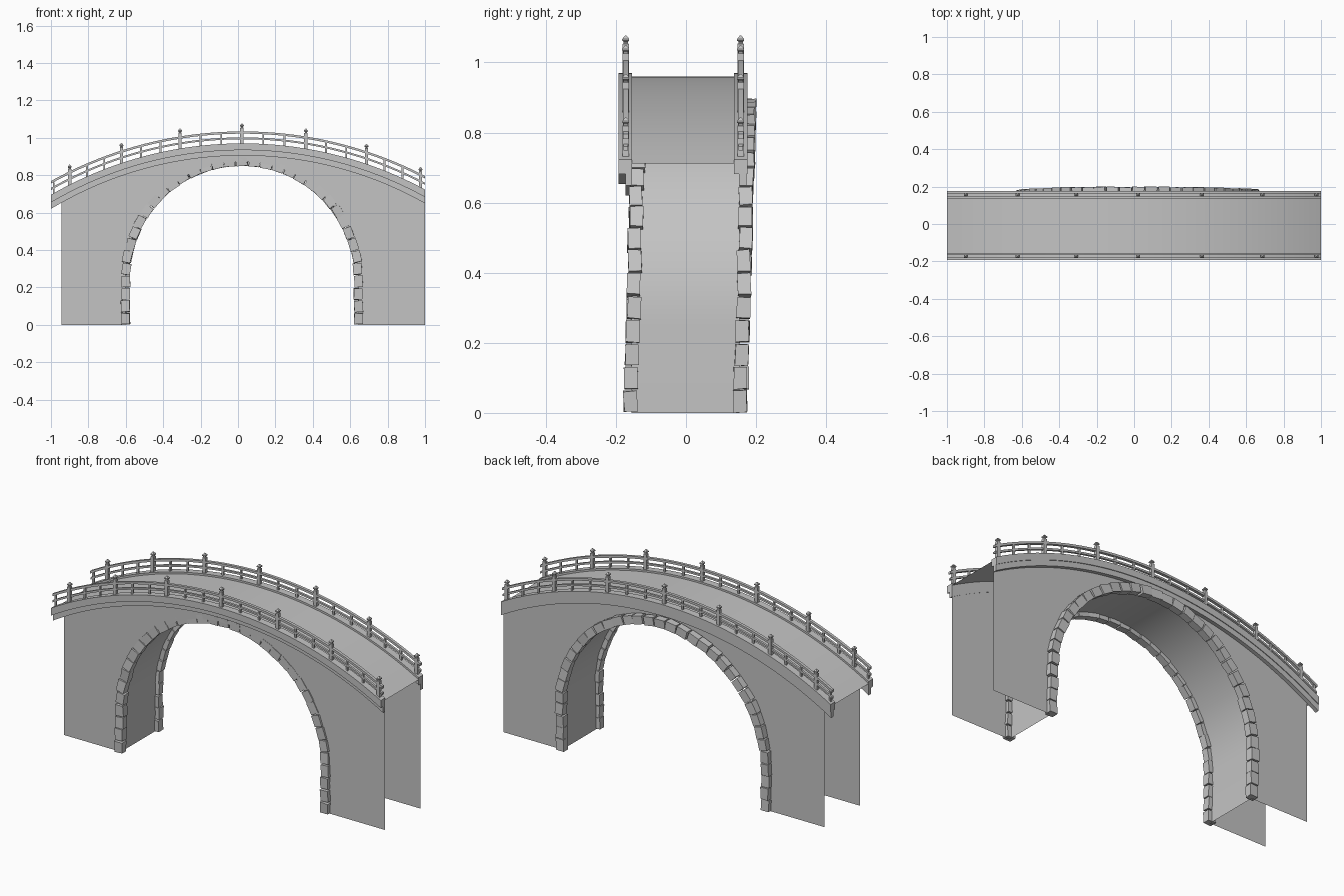
import bpy, bmesh, math, random
from mathutils import Matrix, Vector

random.seed(4)
if "Cube" in bpy.data.objects:
    bpy.data.objects.remove(bpy.data.objects["Cube"], do_unlink=True)

GREY = (0.55, 0.55, 0.55)
stone = bpy.data.materials.new("stone_grey")
stone.use_nodes = True
stone.diffuse_color = (*GREY, 1)
stone.node_tree.nodes["Principled BSDF"].inputs["Base Color"].default_value = (*GREY, 1)

# Deck arc and opening dimensions
CX, CZ, R = 0.025, -1.08, 2.05
AX, SPRING, AR = 0.021, 0.25, 0.622
FRONT, BACK = -0.155, 0.152


def finish(name, bm, smooth=True):
    mesh = bpy.data.meshes.new(name)
    bm.to_mesh(mesh)
    bm.free()
    mesh.materials.append(stone)
    if smooth:
        for p in mesh.polygons:
            p.use_smooth = True
        mesh.set_sharp_from_angle(angle=math.radians(30))
    obj = bpy.data.objects.new(name, mesh)
    bpy.context.collection.objects.link(obj)
    return obj


def arc_z(x, offset=0.0):
    r = R + offset
    return CZ + math.sqrt(r * r - (x - CX) ** 2)


def span(a, b, n):
    return [a + (b - a) * i / n for i in range(n + 1)]


def arch_point(s, offset=0.0):
    """Point and tangent angle at distance s along the opening, from the left foot."""
    curve = math.pi * AR
    r = AR + offset
    if s < SPRING:
        return AX - r, s, math.pi / 2
    if s > SPRING + curve:
        return AX + r, 2 * SPRING + curve - s, -math.pi / 2
    a = math.pi - (s - SPRING) / AR
    return AX + r * math.cos(a), SPRING + r * math.sin(a), a - math.pi / 2


ARCH_LEN = 2 * SPRING + math.pi * AR


def loft(name, rings, closed):
    """Bridge a row of point rings; closed rings get end caps."""
    bm = bmesh.new()
    rows = [[bm.verts.new(p) for p in ring] for ring in rings]
    n = len(rows[0])
    for a, b in zip(rows, rows[1:]):
        for i in range(n if closed else n - 1):
            j = (i + 1) % n
            bm.faces.new((a[i], b[i], b[j], a[j]))
    if closed:
        bm.faces.new(rows[0])
        bm.faces.new(rows[-1][::-1])
    bmesh.ops.recalc_face_normals(bm, faces=bm.faces)
    return finish(name, bm)


def arc_beam(name, y0, y1, low, high, x0=-1.0, x1=1.0):
    rings = []
    for x in span(x0, x1, 40):
        lo, hi = arc_z(x, low), arc_z(x, high)
        rings.append([(x, y0, lo), (x, y1, lo), (x, y1, hi), (x, y0, hi)])
    return loft(name, rings, True)


# Curved walkway sheet
deck = loft("deck", [[(x, FRONT, arc_z(x, -0.01)), (x, 0.14, arc_z(x, -0.01))]
                     for x in span(-1, 1, 40)], False)

# Vault lining under the bridge
arch_steps = [0] + span(SPRING, ARCH_LEN - SPRING, 40) + [ARCH_LEN]
vault = [arch_point(s)[:2] for s in arch_steps]
loft("vault", [[(x, FRONT, z), (x, BACK, z)] for x, z in vault], False)


# Side walls, open at both ends
def wall(name, y, flip):
    outline = [(-0.945, 0)] + vault + [(1, 0)]
    outline += [(x, arc_z(x, -0.03)) for x in span(1, -0.945, 40)]
    bm = bmesh.new()
    face = bm.faces.new([bm.verts.new((x, y, z)) for x, z in outline])
    face.normal_update()
    if (face.normal.y > 0) != flip:
        face.normal_flip()
    bmesh.ops.triangulate(bm, faces=[face])
    finish(name, bm, False)


wall("front_wall", FRONT, False)
wall("back_wall", BACK, True)


# Rough voussoir stones around the opening
def arch_stones(name, y):
    bm = bmesh.new()
    count = 37
    step = ARCH_LEN / count
    for i in range(count):
        x, z, angle = arch_point((i + 0.5) * step)
        jitter = random.uniform
        lean = 0.028 * z
        place = (Matrix.Translation((x + jitter(-0.003, 0.003), y + lean + jitter(-0.003, 0.003), z))
                 @ Matrix.Rotation(-angle + jitter(-0.06, 0.06), 4, 'Y')
                 @ Matrix.Rotation(jitter(-0.06, 0.06), 4, 'Z'))
        size = Matrix.Diagonal((step * jitter(0.88, 0.97), 0.038, 0.046, 1))
        made = bmesh.ops.create_cube(bm, size=1, matrix=place @ size)
        for v in made["verts"]:
            v.co += Vector((jitter(-1, 1), jitter(-1, 1), jitter(-1, 1))) * 0.0015
            v.co.z = max(v.co.z, 0)
    finish(name, bm, False)


arch_stones("front_arch_stones", -0.158)
arch_stones("back_arch_stones", 0.155)


# Square upright made of stacked half-widths and heights
def upright(bm, x, y, profile):
    base = arc_z(x)
    rows = [[bm.verts.new((x + w * sx, y + w * sy, base + h))
             for sx, sy in ((-1, -1), (1, -1), (1, 1), (-1, 1))] for w, h in profile]
    for a, b in zip(rows, rows[1:]):
        for i in range(4):
            j = (i + 1) % 4
            bm.faces.new((a[i], a[j], b[j], b[i]))
    bm.faces.new(rows[0][::-1])
    bm.faces.new(rows[-1])


POST = [(0.009, -0.015), (0.009, 0.083), (0.006, 0.085), (0.006, 0.089),
        (0.010, 0.092), (0.010, 0.097), (0.002, 0.107)]
BALUSTER = [(0.005, -0.01), (0.005, 0.058)]
POST_X = [-0.90, -0.623, -0.31, 0.021, 0.363, 0.687, 0.976]


# Kerb, apron and railing for each side
def parapet(side, kerb, apron, y):
    arc_beam(side + "_kerb", *kerb, -0.036, 0)
    arc_beam(side + "_apron", *apron, -0.065, -0.03)
    arc_beam(side + "_top_rail", y - 0.008, y + 0.008, 0.052, 0.064)
    arc_beam(side + "_middle_rail", y - 0.006, y + 0.006, 0.022, 0.032)
    posts, bars = bmesh.new(), bmesh.new()
    for x in POST_X:
        upright(posts, x, y, POST)
    for a, b in zip(POST_X, POST_X[1:]):
        for t in (1 / 3, 2 / 3):
            upright(bars, a + (b - a) * t, y, BALUSTER)
    upright(bars, -0.985, y, BALUSTER)
    finish(side + "_posts", posts, False)
    finish(side + "_balusters", bars, False)


parapet("front", (-0.192, -0.154), (-0.173, -0.154), -0.172)
parapet("back", (0.137, 0.176), (0.151, 0.172), 0.156)
